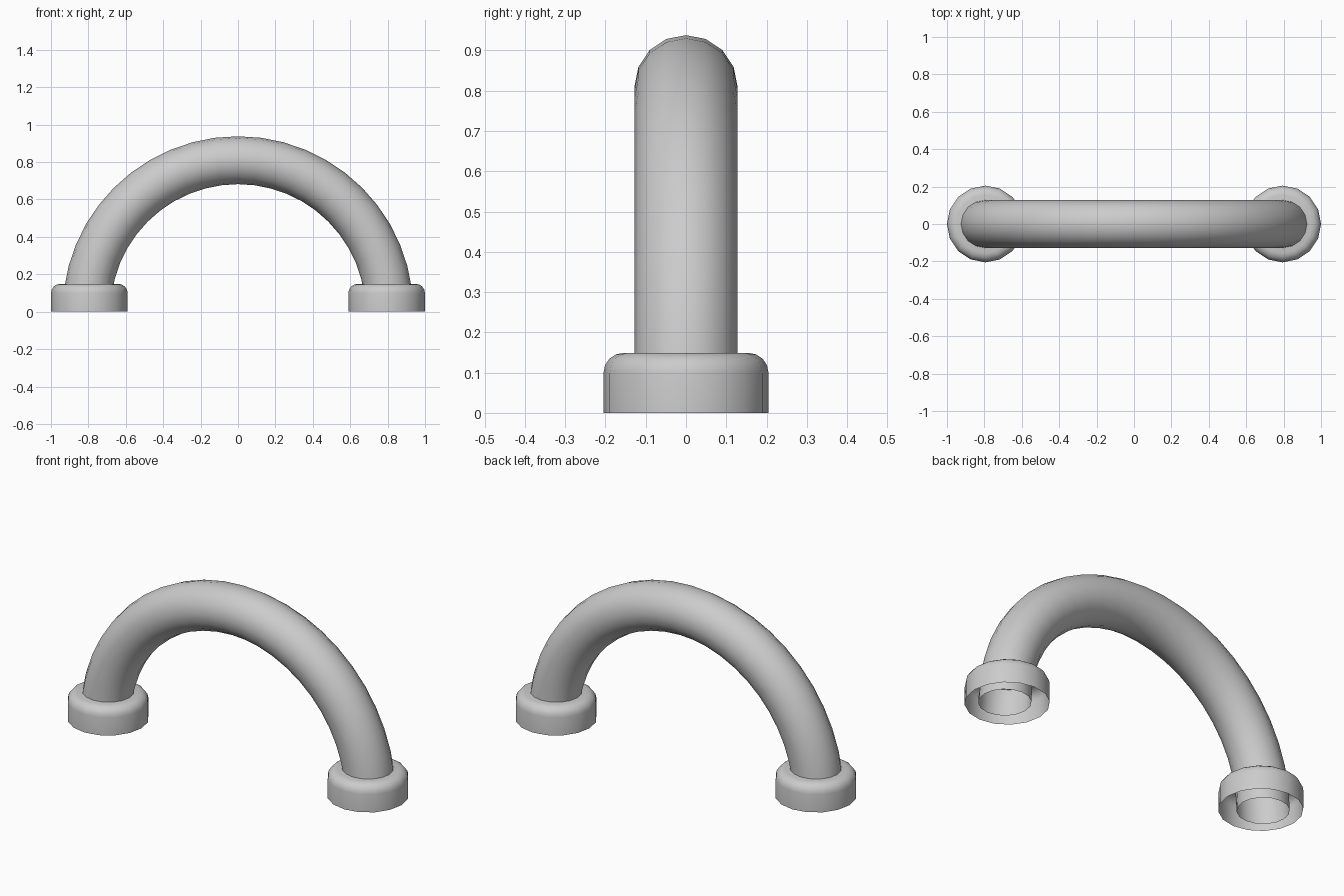
import bpy, bmesh
from math import cos, sin, pi, radians

if "Cube" in bpy.data.objects:
    bpy.data.objects.remove(bpy.data.objects["Cube"])

R_ARC, R_TUBE, R_FOOT = 0.81, 0.128, 0.205
SIDES, STEPS = 16, 24
FOOT_X, FOOT_H, BEVEL = 0.795, 0.149, 0.05


def skin(name, rings, cap_end=False):
    """Join equal-length closed rings of points into one smooth surface."""
    bm = bmesh.new()
    loops = [[bm.verts.new(p) for p in ring] for ring in rings]
    for a, b in zip(loops, loops[1:]):
        for i in range(len(a)):
            j = (i + 1) % len(a)
            bm.faces.new((a[i], a[j], b[j], b[i]))
    if cap_end:
        bm.faces.new(loops[-1])
    bmesh.ops.recalc_face_normals(bm, faces=bm.faces[:])
    mesh = bpy.data.meshes.new(name)
    bm.to_mesh(mesh)
    bm.free()
    obj = bpy.data.objects.new(name, mesh)
    bpy.context.collection.objects.link(obj)
    bpy.ops.object.select_all(action='DESELECT')
    obj.select_set(True)
    bpy.context.view_layer.objects.active = obj
    bpy.ops.object.shade_smooth_by_angle(angle=radians(40))
    return obj


turn = [2 * pi * i / SIDES for i in range(SIDES)]

# Arched tube, open at both ends
arch = []
for k in range(STEPS + 1):
    t = pi * k / STEPS
    arch.append([((R_ARC + R_TUBE * cos(a)) * cos(t), R_TUBE * sin(a),
                  (R_ARC + R_TUBE * cos(a)) * sin(t)) for a in turn])
skin("arch_tube", arch)

# Hollow cup feet with rounded top rim, open underneath
profile = [(R_FOOT, 0)]
for k in range(5):
    t = pi / 2 * k / 4
    profile.append((R_FOOT - BEVEL * (1 - cos(t)), FOOT_H - BEVEL * (1 - sin(t))))
for name, x in (("left_foot", -FOOT_X), ("right_foot", FOOT_X)):
    skin(name, [[(x + r * cos(a), r * sin(a), z) for a in turn] for r, z in profile],
         cap_end=True)
